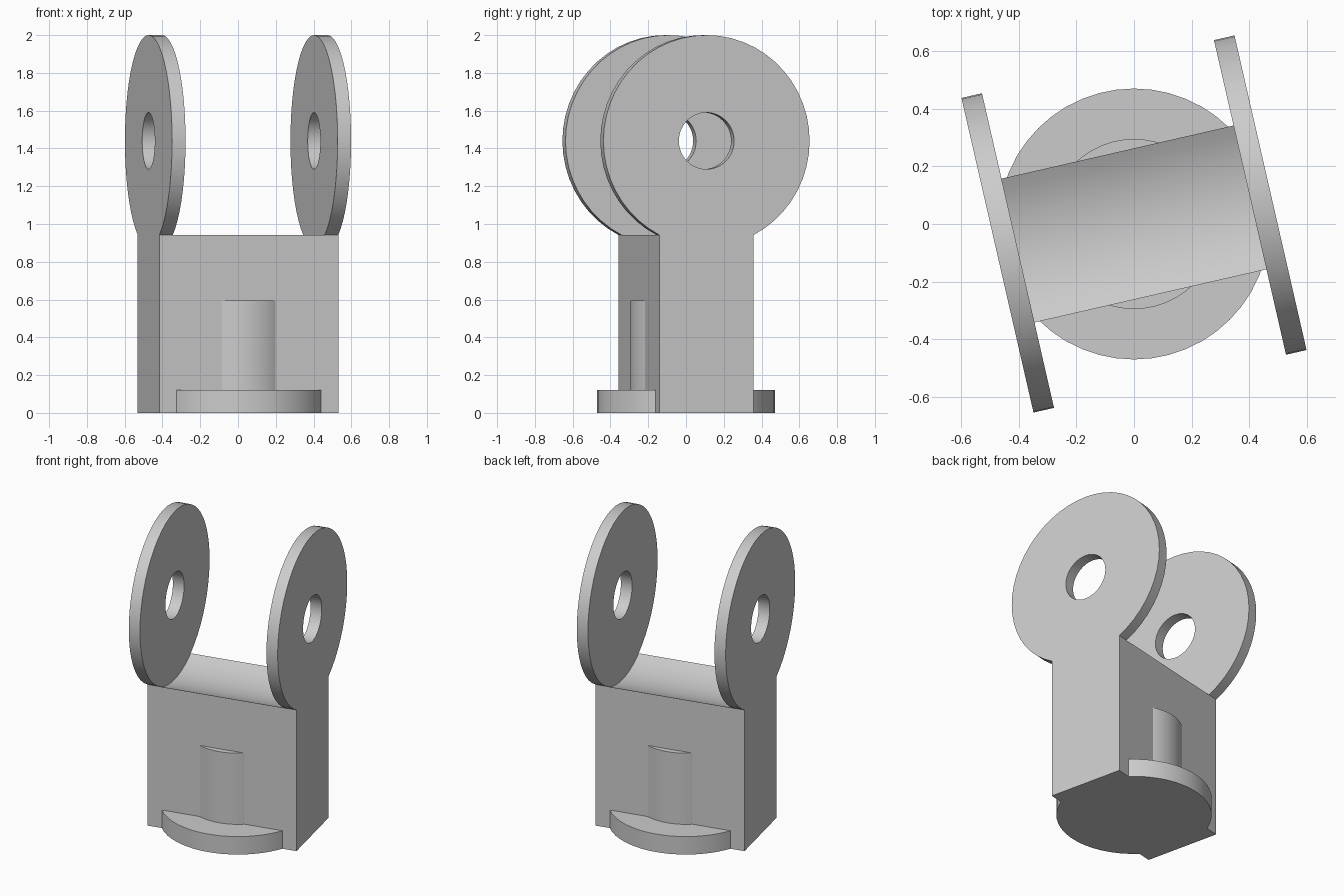
import bpy, bmesh
from math import sin, cos, pi, atan2, sqrt, radians
from mathutils import Matrix, Vector

cube = bpy.data.objects.get("Cube")
if cube:
    bpy.data.objects.remove(cube, do_unlink=True)

# Main dimensions
TURN = Matrix.Rotation(radians(12.9), 4, 'Z')
EAR_R, HOLE_R, PIVOT_Z = 0.56, 0.15, 1.44
HALF_DEPTH, HALF_GAP, EAR_T = 0.256, 0.413, 0.073
NECK = atan2(-sqrt(EAR_R**2 - HALF_DEPTH**2), HALF_DEPTH)   # where ear meets stem

grey = bpy.data.materials.new("plain grey")
grey.use_nodes = True
grey.diffuse_color = (0.6, 0.6, 0.6, 1)
grey.node_tree.nodes["Principled BSDF"].inputs["Base Color"].default_value = (0.6, 0.6, 0.6, 1)


def arc(radius, start, end, steps, height=0):
    angles = [start + (end - start) * i / steps for i in range(steps + 1)]
    return [(radius * cos(a), height + radius * sin(a)) for a in angles]


def circle(radius, height=0, steps=48):
    return arc(radius, 0, 2 * pi, steps, height)[:-1]


def prism(name, loops, place, depth):
    """Fill closed outlines (later ones are holes), extrude along depth."""
    bm = bmesh.new()
    for loop in loops:
        verts = [bm.verts.new(place(u, v)) for u, v in loop]
        for a, b in zip(verts, verts[1:] + verts[:1]):
            bm.edges.new((a, b))
    bmesh.ops.triangle_fill(bm, use_beauty=True, use_dissolve=False, edges=bm.edges[:])
    out = bmesh.ops.extrude_face_region(bm, geom=bm.faces[:], use_keep_orig=True)
    moved = [g for g in out["geom"] if isinstance(g, bmesh.types.BMVert)]
    bmesh.ops.translate(bm, verts=moved, vec=Vector(depth))
    bmesh.ops.recalc_face_normals(bm, faces=bm.faces[:])
    mesh = bpy.data.meshes.new(name)
    bm.to_mesh(mesh)
    bm.free()
    mesh.materials.append(grey)
    obj = bpy.data.objects.new(name, mesh)
    bpy.context.collection.objects.link(obj)
    bpy.ops.object.select_all(action='DESELECT')
    obj.select_set(True)
    bpy.context.view_layer.objects.active = obj
    bpy.ops.object.shade_smooth_by_angle(angle=radians(30))
    return obj


def side_plane(x):
    return lambda u, v: (x, u, v)


def floor_plane(u, v):
    return (u, v, 0)


# Two pierced ears on straight stems
stem = [(-HALF_DEPTH, 0), (HALF_DEPTH, 0)]
ear = stem + arc(EAR_R, NECK, pi - NECK, 44, PIVOT_Z)
for name, x in (("left_ear", HALF_GAP), ("right_ear", -HALF_GAP - EAR_T)):
    prism(name, [ear, circle(HOLE_R, PIVOT_Z)], side_plane(x), (EAR_T, 0, 0)).matrix_world = TURN

# Block between the ears, its top scooped around the pivot
scoop = arc(EAR_R, NECK, -pi - NECK, 12, PIVOT_Z)
prism("centre_block", [stem + scoop], side_plane(-HALF_GAP), (2 * HALF_GAP, 0, 0)).matrix_world = TURN

# Round base and the post showing through the block faces
prism("base_disc", [circle(0.47)], floor_plane, (0, 0, 0.12))
prism("round_post", [circle(0.295)], floor_plane, (0, 0, 0.595))
